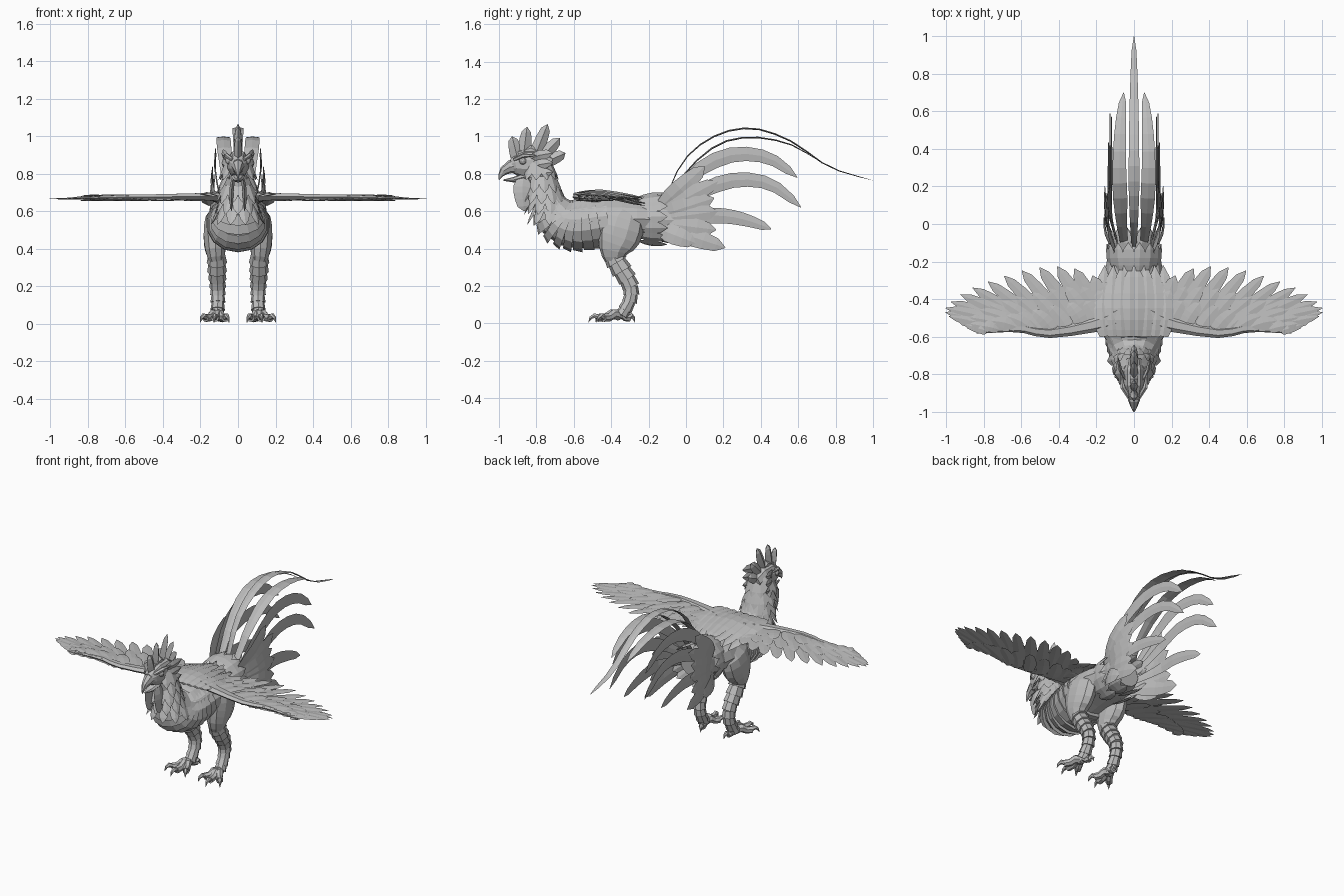
import bpy, bmesh
from math import sin, cos, pi, sqrt
from mathutils import Vector

if "Cube" in bpy.data.objects:
    bpy.data.objects.remove(bpy.data.objects["Cube"])

grey = bpy.data.materials.new("plain grey")
grey.use_nodes = True
grey.diffuse_color = (0.5, 0.5, 0.5, 1)
grey.node_tree.nodes["Principled BSDF"].inputs["Base Color"].default_value = (0.5, 0.5, 0.5, 1)

X, Y, Z = Vector((1, 0, 0)), Vector((0, 1, 0)), Vector((0, 0, 1))


def sample(points, t):
    """Point at t (0..1) on a smooth curve through tuples of any length."""
    n = len(points) - 1
    i = min(int(t * n), n - 1)
    f = t * n - i
    a, b, c, d = (points[max(0, min(n, i + k))] for k in (-1, 0, 1, 2))
    return [q + f / 2 * (r - p + f * (2 * p - 5 * q + 4 * r - s + f * (3 * (q - r) + s - p)))
            for p, q, r, s in zip(a, b, c, d)]


def resample(points, count):
    return [sample(points, k / (count - 1)) for k in range(count)]


def tube(bm, stations, normal=X, sides=8):
    """Loft rings along (x, y, z, radius along normal, radius across)."""
    centres = [Vector(s[:3]) for s in stations]
    rings = []
    for i, s in enumerate(stations):
        t = (centres[min(i + 1, len(centres) - 1)] - centres[max(i - 1, 0)]).normalized()
        across = t.cross(normal).normalized()
        up = across.cross(t)
        rings.append([bm.verts.new(centres[i] + up * s[3] * sin(2 * pi * k / sides)
                                   + across * s[4] * cos(2 * pi * k / sides)) for k in range(sides)])
    for a, b in zip(rings, rings[1:]):
        for k in range(sides):
            m = (k + 1) % sides
            bm.faces.new((a[k], a[m], b[m], b[k]))
    bm.faces.new(rings[0])
    bm.faces.new(rings[-1])


def feather(bm, path, thick, width, normal=X, count=7, root=0.4):
    """Leaf blade: narrow root, broad middle, pointed tip."""
    stations = []
    for k in range(count):
        t = k / (count - 1)
        shape = max(0.04, min(1, root + 1.6 * t) * sqrt(1 - t ** 3))
        stations.append(sample(path, t) + [thick * shape, width * shape])
    tube(bm, stations, normal, 4)


def finish(bm, name, mirror=False):
    bmesh.ops.recalc_face_normals(bm, faces=bm.faces)
    mesh = bpy.data.meshes.new(name)
    bm.to_mesh(mesh)
    bm.free()
    mesh.materials.append(grey)
    ob = bpy.data.objects.new(name, mesh)
    bpy.context.collection.objects.link(ob)
    if mirror:
        ob.modifiers.new("mirror", 'MIRROR')
    return ob


# Body and neck in one sweep
spine = [(0, -.79, .86, .06, .06), (0, -.765, .75, .075, .075), (0, -.735, .65, .09, .085),
         (0, -.675, .56, .13, .12), (0, -.58, .535, .155, .135), (0, -.45, .555, .16, .13),
         (0, -.3, .56, .16, .115), (0, -.18, .555, .14, .1), (0, -.07, .55, .09, .08)]
bm = bmesh.new()
tube(bm, resample(spine, 15), X, 12)
finish(bm, "body")

# Overlapping breast bands, sunk so that only the underside shows
bm = bmesh.new()
for k in range(9):
    t = .27 + k * .041
    a, b = sample(spine, t), sample(spine, t + .055)
    drop = .012
    for s, grow in ((a, .99), (b, 1.07)):
        s[2] -= drop
        s[1] -= drop * (1 - k / 8)
        s[3] *= grow
        s[4] *= grow
    tube(bm, [a, b], X, 14)
finish(bm, "breast_bands")

# Neck hackles: rings of small pointed feathers
bm = bmesh.new()
for row in range(5):
    s = sample(spine, .03 + row * .07)
    for k in range(11):
        angle = 2 * pi * (k + row % 2 / 2) / 11
        out = Vector((sin(angle), cos(angle), 0))
        if out.y < -.8 and row < 2:
            continue
        base = Vector(s[:3]) + out * s[3] * .85 + Z * .04
        mid = base + out * .02 - Z * .05
        tip = base + out * .052 - Z * .115
        feather(bm, [base, mid, tip], .008, .032, out, 5)
finish(bm, "neck_hackles")

# Head, ruff, comb and beak
bm = bmesh.new()
tube(bm, [(0, -.72, .84, .04, .05), (0, -.78, .85, .06, .08), (0, -.86, .85, .058, .078),
          (0, -.91, .845, .045, .055), (0, -.93, .84, .03, .04)], X, 10)
finish(bm, "head")

bm = bmesh.new()
for y, z, tip_y, tip_z in ((-.9, .88, -.93, 1), (-.87, .89, -.85, 1.05), (-.81, .89, -.74, 1.065),
                           (-.78, .88, -.675, .99), (-.76, .86, -.645, .91)):
    feather(bm, [(0, y, z), (0, (y + tip_y) / 2, (z + tip_z) / 2), (0, tip_y, tip_z)],
            .022, .036, X, 6, .9)
tube(bm, [(0, -.92, .9, .015, .02), (0, -.83, .92, .025, .035), (0, -.74, .88, .015, .03)], X, 6)
finish(bm, "comb")

bm = bmesh.new()
tube(bm, [(0, -.89, .84, .042, .045), (0, -.94, .837, .032, .035), (0, -.975, .815, .018, .024),
          (0, -.992, .79, .008, .012), (0, -1, .768, .002, .002)], X, 8)
finish(bm, "upper_beak")
bm = bmesh.new()
tube(bm, [(0, -.86, .785, .038, .022), (0, -.92, .768, .026, .015), (0, -.975, .766, .004, .004)], X, 8)
finish(bm, "lower_beak")

bm = bmesh.new()
feather(bm, [(.025, -.87, .78), (.035, -.875, .7), (.035, -.865, .6)], .012, .05, X, 7, .5)
finish(bm, "wattle", True)

bm = bmesh.new()
bmesh.ops.create_icosphere(bm, subdivisions=2, radius=.02)
bmesh.ops.translate(bm, verts=bm.verts, vec=(.048, -.872, .868))
finish(bm, "eye", True)
bm = bmesh.new()
tube(bm, [(.03, -.92, .875, .01, .01), (.06, -.87, .897, .014, .012), (.07, -.8, .9, .004, .004)], X, 6)
for z in (.9, .85, .8):
    feather(bm, [(.045, -.83, z - .02), (.072, -.78, z), (.085, -.71, z + .01)], .01, .03, X, 5)
finish(bm, "brow_and_cheek", True)

# Wing arm
bm = bmesh.new()
arm = [(.06, -.48, .675, .035, .07), (.18, -.53, .678, .022, .042), (.45, -.58, .676, .016, .028),
       (.62, -.555, .675, .014, .022), (.84, -.578, .668, .004, .006)]
tube(bm, resample(arm, 11), Z, 6)
finish(bm, "wing_arm", True)

# Flight feathers, then shorter coverts above and below
tips = [(.15, -.31, .665), (.33, -.235, .665), (.53, -.235, .665), (.73, -.29, .665),
        (.9, -.36, .665), (1, -.44, .665), (.99, -.49, .665), (.9, -.535, .665)]


def wing_row(bm, count, reach, z, width):
    for k in range(count):
        t = k / (count - 1)
        a = Vector(sample(arm, .1 + .82 * t ** .9)[:3])
        b = Vector(sample(tips, t))
        b = a.lerp(b, reach)
        a.z = b.z = z
        c = a.lerp(b, .5) + Y * .012 * sin(pi * t)
        c.z += .004 * (k % 2)
        feather(bm, [a, c, b], .004, width * (1 - .45 * t), Z, 7, .6)


bm = bmesh.new()
wing_row(bm, 16, 1, .666, .047)
finish(bm, "flight_feathers", True)
bm = bmesh.new()
wing_row(bm, 15, .66, .674, .046)
wing_row(bm, 13, .4, .682, .046)
wing_row(bm, 13, .5, .657, .046)
finish(bm, "wing_coverts", True)

# Shoulder mantle over the wing roots
bm = bmesh.new()
for k in range(4):
    x = .02 + .045 * k
    feather(bm, [(x, -.6, .69), (x * 1.1, -.45, .707 - x * .15), (x, -.22, .675 - x * .3)],
            .012, .045, Z, 7, .6)
finish(bm, "mantle", True)

# Thighs, ringed shanks and clawed toes
bm = bmesh.new()
tube(bm, resample([(.095, -.31, .61, .03, .06), (.115, -.335, .55, .062, .115), (.122, -.36, .46, .064, .115),
                   (.12, -.385, .39, .056, .08), (.115, -.385, .335, .04, .05)], 9), X, 10)
finish(bm, "thigh", True)

shank = [(.113, -.395, .37, .052, .058), (.112, -.345, .285, .05, .055), (.108, -.295, .2, .042, .045),
         (.107, -.3, .12, .038, .038), (.11, -.345, .045, .036, .036)]
bm = bmesh.new()
for k in range(8):
    a, b = sample(shank, k / 8), sample(shank, (k + 1.15) / 8 if k < 7 else 1)
    a[3:] = [r * .84 for r in a[3:]]
    b[3:] = [r * 1.06 for r in b[3:]]
    tube(bm, [a, b], X, 8)
finish(bm, "shank", True)

bm = bmesh.new()
for tx, ty in ((.06, -.46), (.125, -.49), (.185, -.455), (.09, -.29)):
    ax, ay = .112, -.36
    toe = [(ax + (tx - ax) * f, ay + (ty - ay) * f, z, r, r)
           for f, z, r in ((0, .045, .03), (.3, .05, .026), (.55, .032, .022), (.85, .03, .022))]
    tube(bm, toe, Z, 7)
    claw = [(ax + (tx - ax) * f, ay + (ty - ay) * f, z, r, r)
            for f, z, r in ((.75, .03, .016), (1, .042, .014), (1.15, .03, .009), (1.24, .006, .001))]
    tube(bm, claw, Z, 6)
finish(bm, "toes", True)

# Tufts round the rump
bm = bmesh.new()
for row in range(2):
    for k in range(7):
        angle = pi * (k + .5 + row * .3) / 7.5
        out = Vector((sin(angle), 0, cos(angle)))
        root = Vector((0, -.25 + row * .08, .555)) + out * (.125 - row * .02)
        feather(bm, [root, root + Y * .07 + out * .015, root + Y * .15 + out * .02], .008, .036, out, 5)
finish(bm, "rump_tufts", True)

# Long central sickle, paired sickles and flat side plumes
bm = bmesh.new()
feather(bm, [(0, -.13, .61), (0, -.02, .86), (0, .15, 1), (0, .35, 1.043), (0, .56, .975),
             (0, .77, .835), (0, 1, .765)], .03, .005, X, 16)
finish(bm, "centre_sickle")
bm = bmesh.new()
feather(bm, [(.05, -.13, .6), (.065, 0, .81), (.075, .17, .955), (.078, .35, .995), (.07, .55, .96),
             (.055, .7, .875)], .04, .005, X, 12)
finish(bm, "paired_sickle", True)
bm = bmesh.new()
plumes = [[(.04, .8), (.24, .9), (.44, .885), (.595, .78)], [(.05, .69), (.25, .765), (.45, .745), (.615, .62)],
          [(.06, .57), (.2, .575), (.33, .55), (.455, .505)]]
for k, path in enumerate(plumes):
    x = .12 + .008 * k
    feather(bm, [(.08, -.13, .6 - .03 * k)] + [(x, y, z) for y, z in path], .005, .043, X, 11)
finish(bm, "side_plumes", True)

# Broad overlapping fan at the tail base
bm = bmesh.new()
for k, (y, z) in enumerate(((.1, .84), (.17, .76), (.15, .67), (.17, .6), (.16, .5), (.21, .405), (.05, .43))):
    a, b = Vector((.09, -.16, .6 - .015 * k)), Vector((.135 + .004 * k, y, z))
    feather(bm, [a, a.lerp(b, .5) + X * .025, b], .007, .055, X, 7)
finish(bm, "tail_fan", True)
